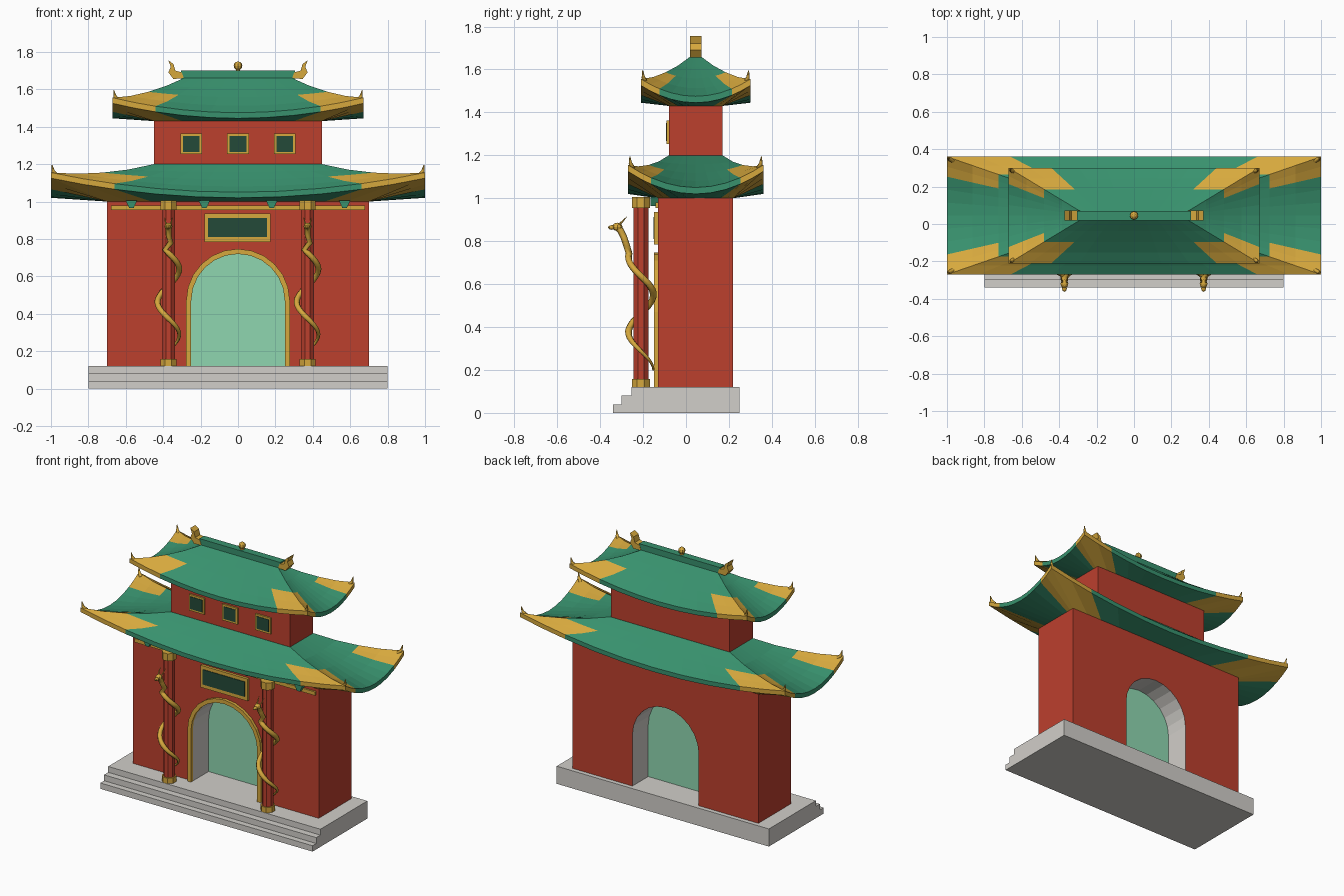
import bpy, bmesh
from math import sin, cos, pi
from mathutils import Matrix, Vector

if "Cube" in bpy.data.objects:
    bpy.data.objects.remove(bpy.data.objects["Cube"])

YC = 0.045  # y centre of walls and roofs


def material(name, *rgb):
    m = bpy.data.materials.new(name)
    m.diffuse_color = [((c + 0.055) / 1.055) ** 2.4 for c in rgb] + [1]
    m.use_nodes = True
    m.node_tree.nodes["Principled BSDF"].inputs["Base Color"].default_value = m.diffuse_color
    return m


RED = material("red_paint", 0.74, 0.25, 0.18)
GREEN = material("green_tile", 0.22, 0.57, 0.43)
GOLD = material("gold", 0.84, 0.66, 0.24)
DARK = material("dark_panel", 0.14, 0.29, 0.22)
PALE = material("pale_pane", 0.56, 0.84, 0.69)
STONE = material("stone", 0.82, 0.81, 0.79)


def finish(name, bm, *mats):
    bmesh.ops.recalc_face_normals(bm, faces=bm.faces)
    me = bpy.data.meshes.new(name)
    bm.to_mesh(me)
    bm.free()
    for m in mats:
        me.materials.append(m)
    ob = bpy.data.objects.new(name, me)
    bpy.context.collection.objects.link(ob)
    return ob


def prism(name, pts, a, b, mat, axis="y"):
    """Extrude a 2D profile (xz along y, or yz along x) from a to b."""
    bm = bmesh.new()
    place = (lambda p, t: (p[0], t, p[1])) if axis == "y" else (lambda p, t: (t, p[0], p[1]))
    lo = [bm.verts.new(place(p, a)) for p in pts]
    hi = [bm.verts.new(place(p, b)) for p in pts]
    bm.faces.new(lo)
    bm.faces.new(hi[::-1])
    for i in range(len(pts)):
        j = (i + 1) % len(pts)
        bm.faces.new((lo[i], hi[i], hi[j], lo[j]))
    return finish(name, bm, mat)


def box(name, x0, x1, y0, y1, z0, z1, mat):
    return prism(name, [(x0, z0), (x1, z0), (x1, z1), (x0, z1)], y0, y1, mat)


def cone(name, loc, r1, r2, z0, z1, mat, n=8):
    bm = bmesh.new()
    bmesh.ops.create_cone(bm, cap_ends=True, segments=n, radius1=r1, radius2=r2, depth=z1 - z0,
                          matrix=Matrix.Translation((loc[0], loc[1], (z0 + z1) / 2))
                          @ Matrix.Rotation(pi / n, 4, "Z"))
    return finish(name, bm, mat)


def ball(name, loc, scale, mat):
    bm = bmesh.new()
    bmesh.ops.create_uvsphere(bm, u_segments=8, v_segments=6, radius=1,
                              matrix=Matrix.Translation(loc) @ Matrix.Diagonal((*scale, 1)))
    return finish(name, bm, mat)


def tube(name, pts, radii, mat, bevel=1):
    cu = bpy.data.curves.new(name, "CURVE")
    cu.dimensions, cu.bevel_depth, cu.bevel_resolution, cu.use_fill_caps = "3D", 1, bevel, True
    sp = cu.splines.new("POLY")
    sp.points.add(len(pts) - 1)
    for q, p, r in zip(sp.points, pts, radii):
        q.co, q.radius = (*p, 1), r
    cu.materials.append(mat)
    ob = bpy.data.objects.new(name, cu)
    bpy.context.collection.objects.link(ob)
    bpy.ops.object.select_all(action="DESELECT")
    ob.select_set(True)
    bpy.context.view_layer.objects.active = ob
    bpy.ops.object.convert(target="MESH")


def arch(r):
    """Arch outline from bottom right over the top to bottom left."""
    return [(r, 0.12)] + [(r * cos(pi * i / 12), 0.47 + r * sin(pi * i / 12))
                          for i in range(13)] + [(-r, 0.12)]


# Hipped roof with sagging eaves, upturned corners and gold hip ends
def roof(name, top, eave, base, ztop, zeave, lift, zbase):
    S = [-1, -0.83, -0.66, -0.44, -0.22, 0, 0.22, 0.44, 0.66, 0.83]
    rings = []
    for v, dz in [(0, 0), (0.25, 0), (0.5, 0), (0.75, 0), (1, 0), (1, -0.03), (None, 0)]:
        hx, hy = base if v is None else [t + (e - t) * v for t, e in zip(top, eave)]
        ring = []
        for side in range(4):
            for s in S:
                x, y = [(s * hx, -hy), (hx, s * hy), (-s * hx, hy), (-hx, -s * hy)][side]
                z = zbase if v is None else (ztop - (ztop - zeave) * (1 - (1 - v) ** 1.15)
                                             + lift * abs(s) ** 2 * v ** 1.5 + dz)
                ring.append((x, y + YC, z))
        rings.append(ring)
    bm = bmesh.new()
    vs = [[bm.verts.new(p) for p in ring] for ring in rings]
    n = len(vs[0])
    for k in range(len(vs) - 1):
        for i in range(n):
            j = (i + 1) % n
            f = bm.faces.new((vs[k][i], vs[k][j], vs[k + 1][j], vs[k + 1][i]))
            f.material_index = int(k >= 2 and i % 10 in (0, 1, 8, 9))
    bm.faces.new(vs[0])
    bm.faces.new(vs[-1])
    finish(name, bm, GREEN, GOLD)
    for sx in (-1, 1):
        for sy in (-1, 1):
            x, y, z = sx * (eave[0] - 0.012), YC + sy * (eave[1] - 0.012), zeave + lift
            tube(name + "_corner_spike",
                 [(x - sx * 0.02, y - sy * 0.01, z - 0.015), (x, y, z + 0.005),
                  (x + sx * 0.006, y + sy * 0.004, z + 0.04)], (0.012, 0.01, 0.002), GOLD)


# Stepped platform
prism("platform", [(-0.34, 0), (0.25, 0), (0.25, 0.12), (-0.255, 0.12), (-0.255, 0.08),
                   (-0.3, 0.08), (-0.3, 0.04), (-0.34, 0.04)], -0.8, 0.8, STONE, "x")

# Gate wall with an open arch and stone lining
wall = prism("gate_wall", [(0.7, 0.12), (0.7, 1.01), (-0.7, 1.01), (-0.7, 0.12)] + arch(0.25)[::-1],
             -0.13, 0.22, RED)
wall.data.materials.append(STONE)
for f in wall.data.polygons:
    if abs(f.normal.y) < 0.5 and abs(f.center.x) < 0.26 and f.center.z < 0.8:
        f.material_index = 1
prism("arch_trim", arch(0.277) + arch(0.25)[::-1], -0.15, -0.13, GOLD)
prism("arch_pane", arch(0.25), 0.04, 0.05, PALE)

# Plaque and frieze
box("plaque_frame", -0.18, 0.175, -0.148, -0.13, 0.785, 0.935, GOLD)
box("plaque_panel", -0.16, 0.155, -0.152, -0.14, 0.81, 0.912, DARK)
box("frieze_strip", -0.68, 0.68, -0.142, -0.13, 0.955, 0.98, GOLD)
for x in (-0.57, -0.18, 0.18, 0.57):
    prism("eave_bracket", [(x - 0.03, 1.005), (x - 0.012, 0.965), (x + 0.012, 0.965), (x + 0.03, 1.005)],
          -0.165, -0.13, GREEN)

# Upper storey with windows
box("upper_wall", -0.448, 0.448, YC - 0.124, YC + 0.124, 1.15, 1.45, RED)
for x in (-0.25, 0, 0.25):
    box("window_frame", x - 0.058, x + 0.058, -0.09, -0.078, 1.253, 1.363, GOLD)
    box("window_panel", x - 0.045, x + 0.045, -0.093, -0.08, 1.266, 1.35, DARK)

# Roofs
roof("lower_roof", (0.45, 0.125), (1, 0.315), (0.7, 0.175), 1.2, 1.05, 0.105, 1.0)
roof("upper_roof", (0.29, 0.025), (0.67, 0.255), (0.448, 0.125), 1.66, 1.475, 0.08, 1.43)

# Ridge, curled ridge ends and finial
box("ridge", -0.305, 0.305, YC - 0.025, YC + 0.025, 1.655, 1.7, GREEN)
for s in (-1, 1):
    curl = [(0.29, 1.66), (0.345, 1.655), (0.372, 1.69), (0.36, 1.72), (0.372, 1.755),
            (0.345, 1.735), (0.335, 1.7), (0.3, 1.69)]
    prism("ridge_end", [(s * x, z) for x, z in curl], YC - 0.027, YC + 0.027, GOLD)
cone("finial_base", (0, YC), 0.015, 0.01, 1.695, 1.712, GOLD)
ball("finial_ball", (0, YC, 1.726), (0.023, 0.023, 0.023), GOLD)

# Columns wrapped by serpents
for cx in (-0.372, 0.372):
    cy = -0.21
    cone("column_shaft", (cx, cy), 0.037, 0.037, 0.12, 1.0, RED)
    cone("column_base", (cx, cy), 0.046, 0.046, 0.12, 0.157, GOLD)
    cone("column_cap", (cx, cy), 0.046, 0.046, 0.955, 1.005, GOLD)
    pts = []
    for i in range(37):
        a = 2 * pi * 1.55 * i / 36
        r = 0.058
        pts.append(Vector((cx + r * sin(a), cy + r * cos(a), 0.2 + 0.35 * 1.55 * i / 36)))
    pts += [Vector((cx + 0.012, -0.277, 0.78)), Vector((cx, -0.29, 0.82)),
            Vector((cx, -0.305, 0.85)), Vector((cx, -0.32, 0.865))]
    tube("serpent_body", pts, [0.005 + 0.011 * min(1, i / 12) for i in range(len(pts))], GOLD)
    ball("serpent_head", (cx, -0.32, 0.867), (0.021, 0.024, 0.019), GOLD)
    ball("serpent_snout", (cx, -0.345, 0.864), (0.013, 0.018, 0.011), GOLD)
    for s in (-1, 1):
        tube("serpent_horn", [(cx + s * 0.01, -0.315, 0.875), (cx + s * 0.016, -0.295, 0.893),
                              (cx + s * 0.02, -0.275, 0.915)], (0.005, 0.004, 0.001), GOLD, 0)
